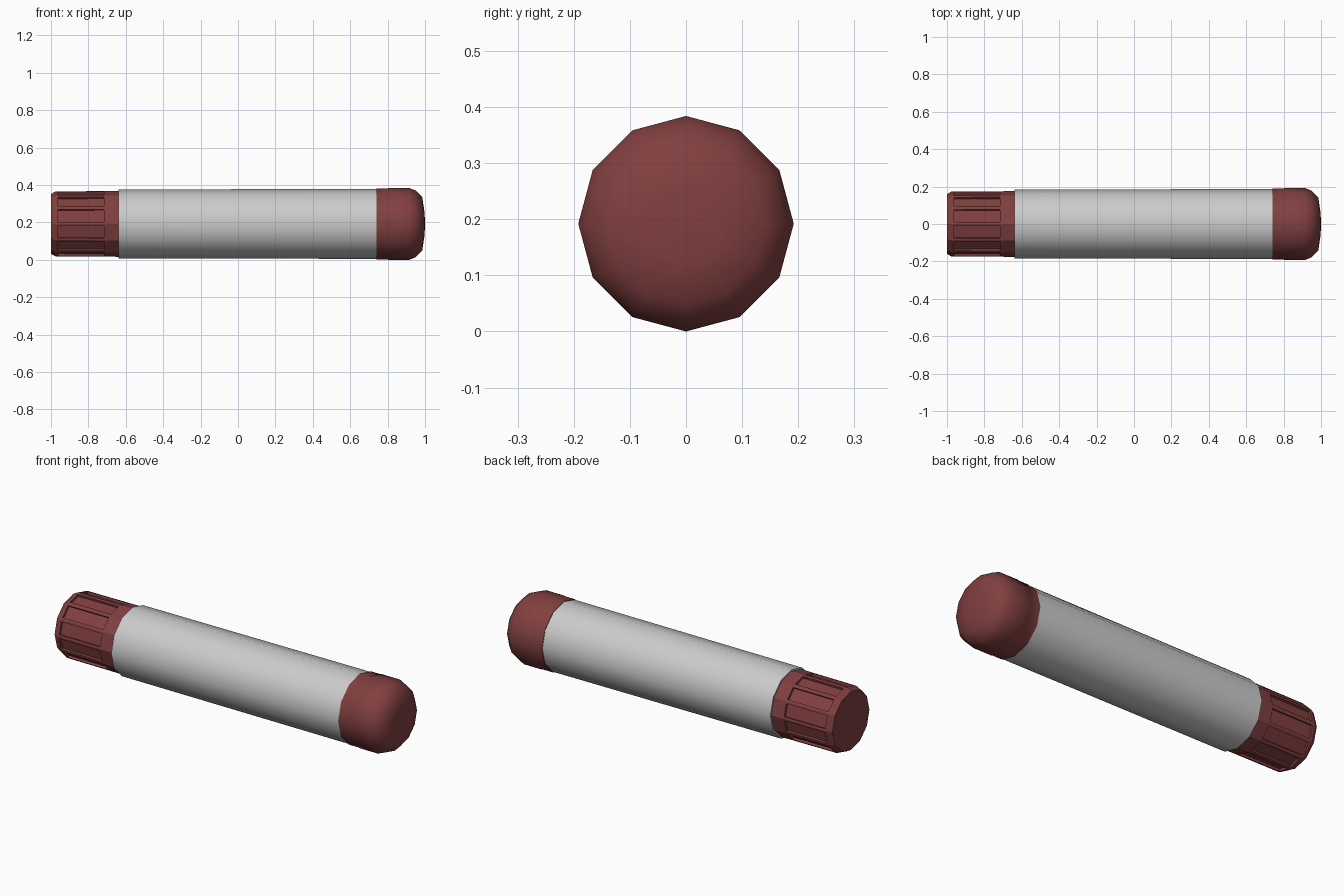
import bpy, bmesh, math

if "Cube" in bpy.data.objects:
    bpy.data.objects.remove(bpy.data.objects["Cube"])

SIDES = 12
AXIS_Z = 0.192

red = bpy.data.materials.new("dark_red")
red.diffuse_color = (0.22, 0.05, 0.05, 1)
red.use_nodes = True
red.node_tree.nodes["Principled BSDF"].inputs["Base Color"].default_value = red.diffuse_color


def lathe(name, profile, mat=None, angle=40, edit=None):
    """Revolve (x, radius) points about the long axis, closing both ends."""
    bm = bmesh.new()
    rings = []
    for x, r in profile:
        rings.append([bm.verts.new((x, r * math.cos(2 * math.pi * i / SIDES),
                                    AXIS_Z + r * math.sin(2 * math.pi * i / SIDES)))
                      for i in range(SIDES)])
    for a, b in zip(rings, rings[1:]):
        for i in range(SIDES):
            j = (i + 1) % SIDES
            bm.faces.new((a[i], a[j], b[j], b[i]))
    bm.faces.new(rings[0])
    bm.faces.new(rings[-1])
    bmesh.ops.recalc_face_normals(bm, faces=bm.faces)
    if edit:
        edit(bm)
    me = bpy.data.meshes.new(name)
    bm.to_mesh(me)
    bm.free()
    ob = bpy.data.objects.new(name, me)
    bpy.context.collection.objects.link(ob)
    if mat:
        me.materials.append(mat)
    bpy.ops.object.select_all(action='DESELECT')
    ob.select_set(True)
    bpy.context.view_layer.objects.active = ob
    bpy.ops.object.shade_smooth_by_angle(angle=math.radians(angle))
    return ob


def cut_grips(bm):
    """Sink a long recessed panel into each side of the plug."""
    sides = [f for f in bm.faces if -0.9 < f.calc_center_median().x < -0.8]
    for f in sides:
        bmesh.ops.inset_individual(bm, faces=[f], thickness=0.016, depth=0)
        bmesh.ops.translate(bm, verts=f.verts, vec=(0, 0, 0))
        walls = bmesh.ops.inset_individual(bm, faces=[f], thickness=0.0005, depth=-0.012)


# Barrel
lathe("barrel", [(-0.64, 0.184), (0.76, 0.187)])

# Grooved end plug
lathe("end_plug", [(-1.0, 0.160), (-0.975, 0.174), (-0.705, 0.175), (-0.62, 0.176)],
      red, 25, cut_grips)

# Rounded cap with a thin collar
lathe("cap", [(0.74, 0.190), (0.80, 0.190), (0.803, 0.192), (0.915, 0.192),
              (0.95, 0.178), (0.985, 0.143), (0.996, 0.07), (1.0, 0.015)], red)
